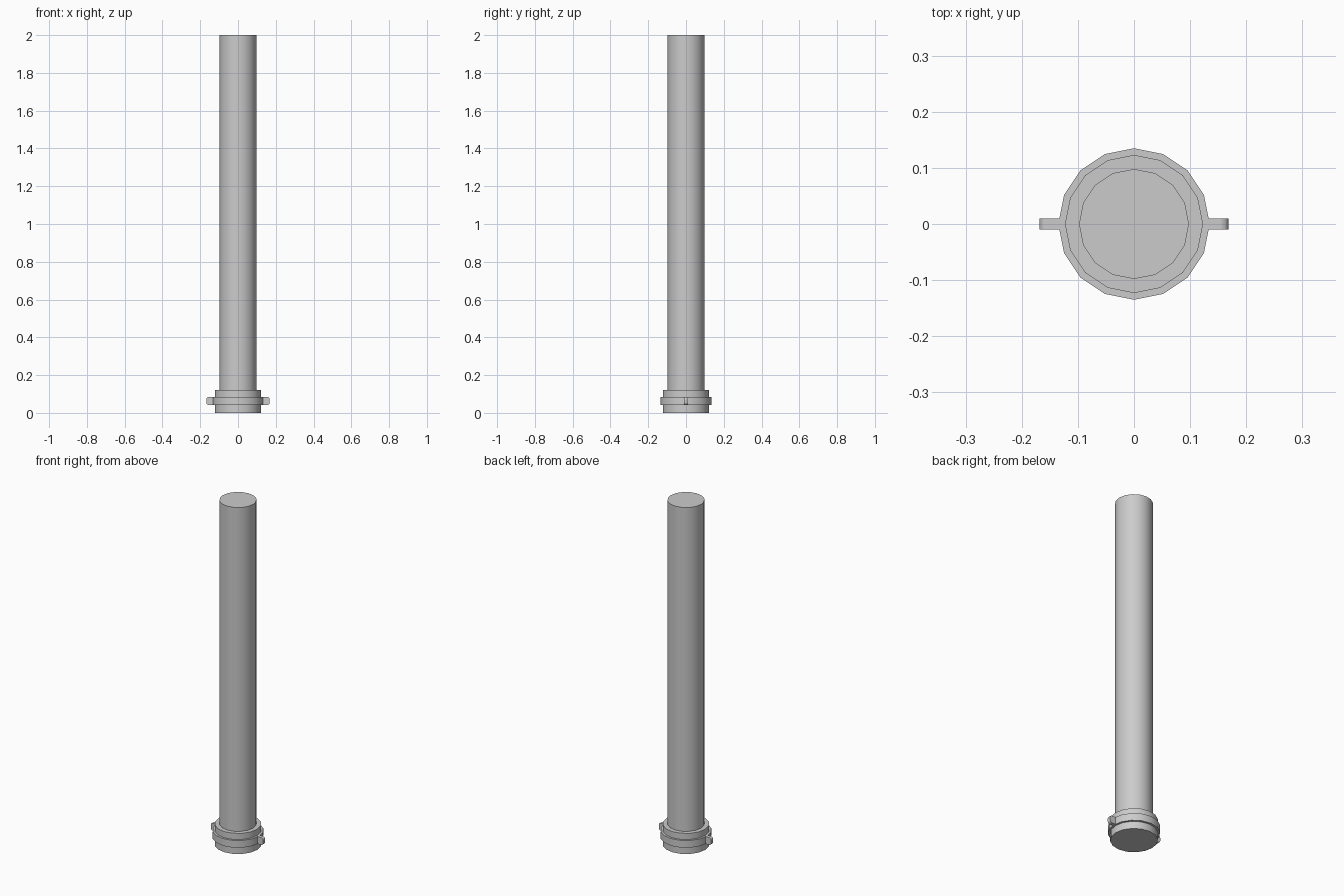
import bpy
import math

SIDES = 16

if "Cube" in bpy.data.objects:
    bpy.data.objects.remove(bpy.data.objects["Cube"], do_unlink=True)

# One plain grey for the whole column
grey = bpy.data.materials.new("grey")
colour = (0.6, 0.6, 0.6, 1)
grey.use_nodes = True
grey.diffuse_color = colour
grey.node_tree.nodes["Principled BSDF"].inputs["Base Color"].default_value = colour


def finish(obj, name):
    obj.name = name
    obj.data.materials.append(grey)
    bpy.ops.object.shade_smooth_by_angle(angle=math.radians(35))


def drum(name, radius, bottom, top):
    bpy.ops.mesh.primitive_cylinder_add(
        vertices=SIDES, radius=radius, depth=top - bottom,
        location=(0, 0, (bottom + top) / 2))
    finish(bpy.context.object, name)


def lug(name, side):
    # Flat tab with its outer top and bottom corners rounded
    bpy.ops.mesh.primitive_cube_add(size=1, location=(side * 0.143, 0, 0.063))
    obj = bpy.context.object
    obj.scale = (0.05, 0.02, 0.042)
    bpy.ops.object.transform_apply(location=False, rotation=False, scale=True)
    weights = obj.data.attributes.new("bevel_weight_edge", "FLOAT", "EDGE")
    for edge in obj.data.edges:
        a, b = (obj.data.vertices[i].co for i in edge.vertices)
        if a.x * side > 0 and b.x * side > 0 and abs(a.z - b.z) < 0.001:
            weights.data[edge.index].value = 1
    bevel = obj.modifiers.new("rounded_tip", "BEVEL")
    bevel.limit_method = "WEIGHT"
    bevel.width = 0.012
    bevel.segments = 3
    finish(obj, name)


# Tall shaft, wider foot and the ring round the foot
drum("shaft", 0.098, 0.11, 2.0)
drum("foot", 0.123, 0.0, 0.12)
drum("ring", 0.135, 0.042, 0.084)

# Tabs on both sides of the ring
lug("left_lug", 1)
lug("right_lug", -1)
